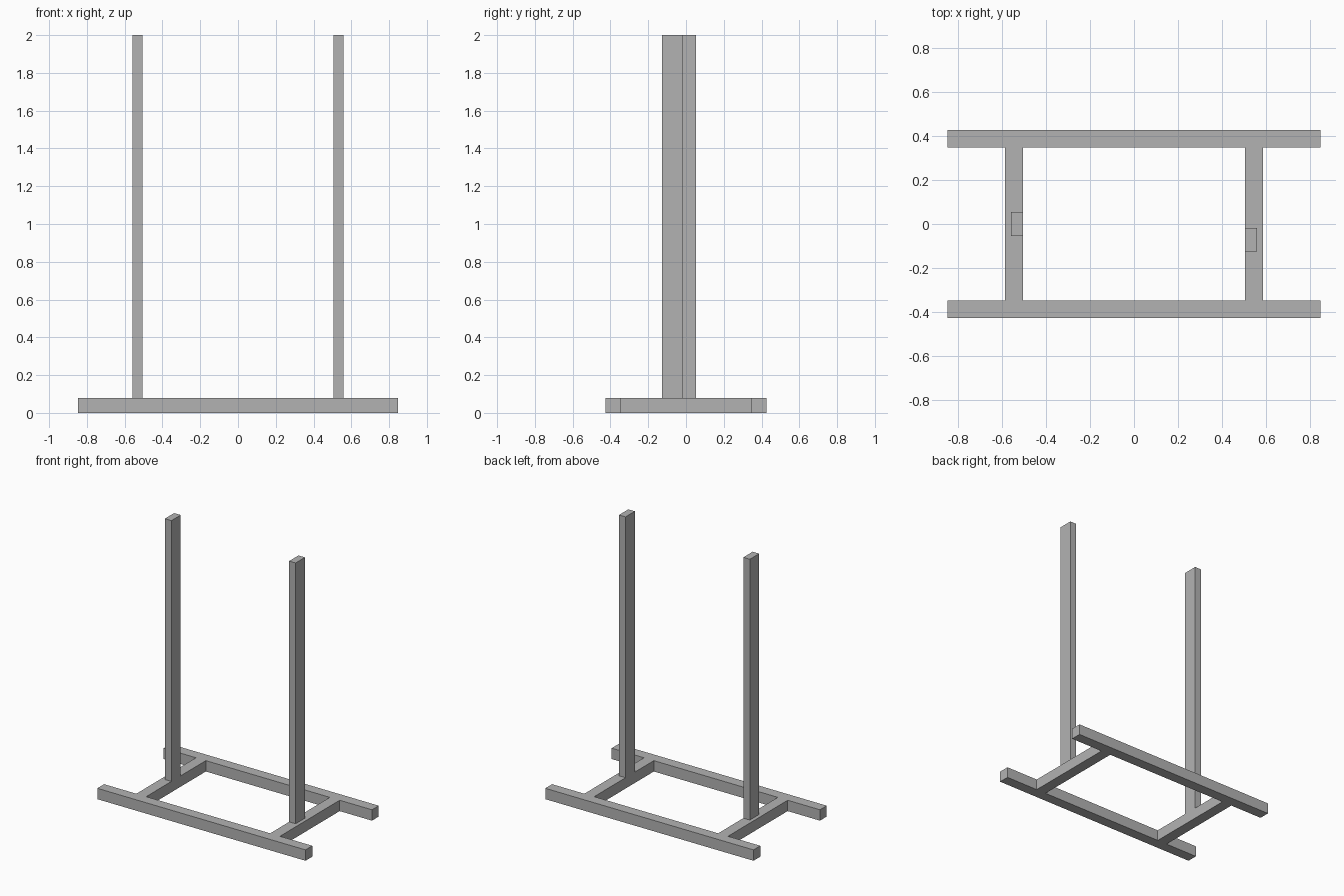
import bpy
import bmesh
from mathutils import Vector

cube = bpy.data.objects.get("Cube")
if cube:
    bpy.data.objects.remove(cube, do_unlink=True)

grey = bpy.data.materials.new("plain_grey")
grey.use_nodes = True
colour = (0.45, 0.45, 0.45, 1)
grey.diffuse_color = colour
grey.node_tree.nodes["Principled BSDF"].inputs["Base Color"].default_value = colour


def beam(name, low, high):
    """Square-edged beam between two opposite corners."""
    low, high = Vector(low), Vector(high)
    bm = bmesh.new()
    bmesh.ops.create_cube(bm, size=1)
    bmesh.ops.scale(bm, vec=high - low, verts=bm.verts)
    mesh = bpy.data.meshes.new(name)
    bm.to_mesh(mesh)
    bm.free()
    mesh.materials.append(grey)
    obj = bpy.data.objects.new(name, mesh)
    obj.location = (low + high) / 2
    bpy.context.collection.objects.link(obj)


LENGTH = 0.848      # half length of the long rails
OUTER, INNER = 0.426, 0.347
BASE = 0.08         # height of the base frame

# Long rails at front and back
beam("front_rail", (-LENGTH, -OUTER, 0), (LENGTH, -INNER, BASE))
beam("back_rail", (-LENGTH, INNER, 0), (LENGTH, OUTER, BASE))

# Short crossbars between the rails
beam("right_crossbar", (-0.585, -INNER, 0), (-0.505, INNER, BASE))
beam("left_crossbar", (0.505, -INNER, 0), (0.585, INNER, BASE))

# Uprights standing on the crossbars, the left one set further forward
beam("right_post", (-0.558, -0.054, BASE), (-0.505, 0.054, 2))
beam("left_post", (0.505, -0.126, BASE), (0.558, -0.018, 2))
